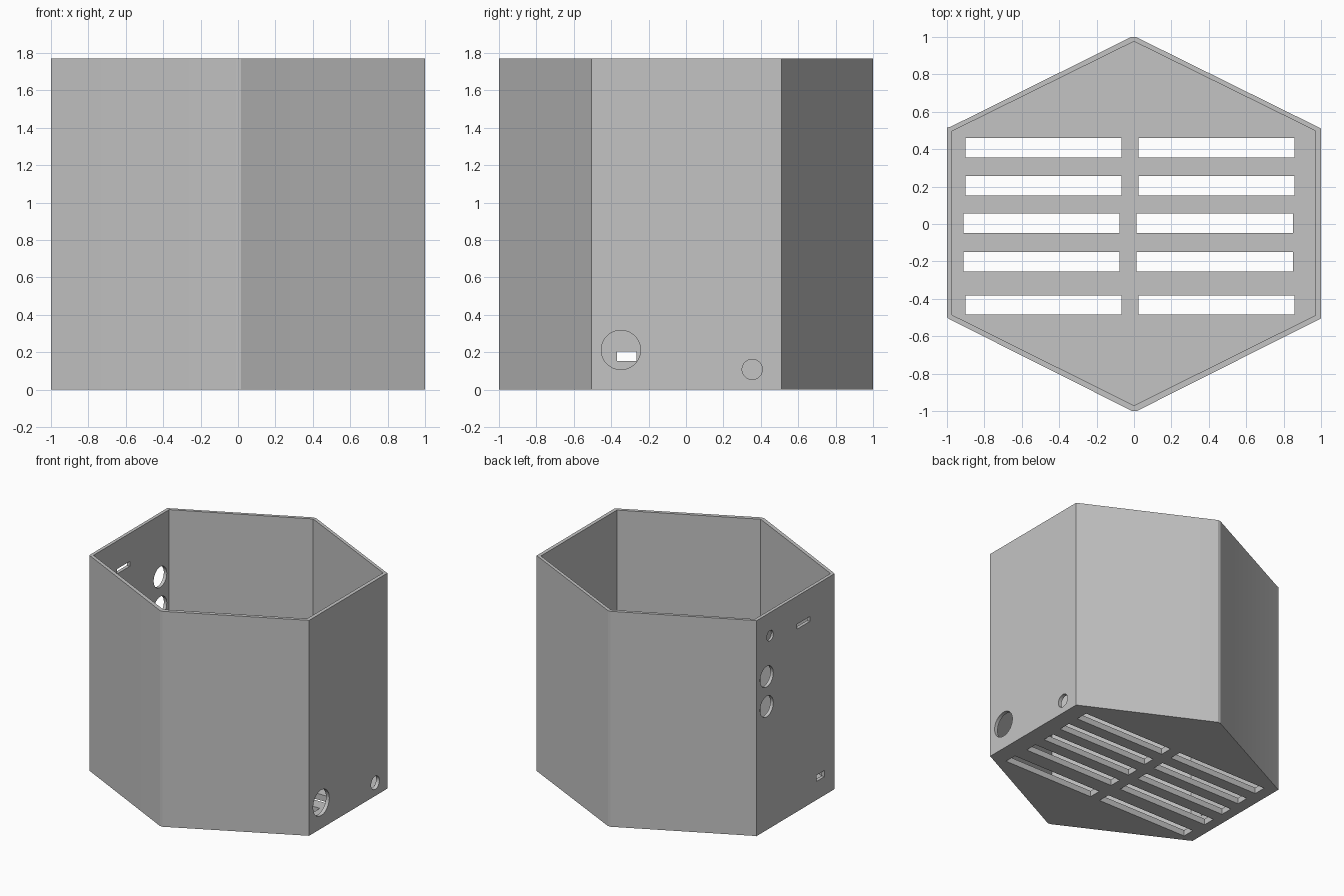
import bpy, bmesh
from mathutils import Matrix, Vector

cube = bpy.data.objects.get("Cube")
if cube:
    bpy.data.objects.remove(cube, do_unlink=True)

HEIGHT, FLOOR = 1.77, 0.05

grey = bpy.data.materials.new("plain grey")
grey.use_nodes = True
colour = (0.55, 0.55, 0.55, 1)
grey.diffuse_color = colour
grey.node_tree.nodes["Principled BSDF"].inputs["Base Color"].default_value = colour


def add_prism(bm, outline, z0, z1):
    """Extrude a flat outline from z0 up to z1."""
    face = bm.faces.new([bm.verts.new((x, y, z0)) for x, y in outline])
    top = bmesh.ops.extrude_face_region(bm, geom=[face])["geom"]
    moved = [g for g in top if isinstance(g, bmesh.types.BMVert)]
    bmesh.ops.translate(bm, verts=moved, vec=(0, 0, z1 - z0))


def add_box(bm, low, high):
    low, high = Vector(low), Vector(high)
    size = Matrix.Diagonal((*(high - low), 1))
    bmesh.ops.create_cube(bm, size=1, matrix=Matrix.Translation((low + high) / 2) @ size)


def add_peg(bm, x0, x1, y, z, radius):
    """Round cutter lying along x."""
    place = Matrix.Translation(((x0 + x1) / 2, y, z)) @ Matrix.Rotation(1.5707963, 4, "Y")
    bmesh.ops.create_cone(bm, cap_ends=True, segments=48, radius1=radius,
                          radius2=radius, depth=x1 - x0, matrix=place)


def make_object(name, bm):
    bmesh.ops.recalc_face_normals(bm, faces=bm.faces[:])
    mesh = bpy.data.meshes.new(name)
    bm.to_mesh(mesh)
    bm.free()
    mesh.materials.append(grey)
    obj = bpy.data.objects.new(name, mesh)
    bpy.context.collection.objects.link(obj)
    return obj


def cut(target, cutter):
    """Subtract the cutter, apply the result and remove the cutter."""
    cutter.hide_render = True
    mod = target.modifiers.new("cut", "BOOLEAN")
    mod.operation, mod.solver, mod.object = "DIFFERENCE", "EXACT", cutter
    bpy.context.view_layer.objects.active = target
    bpy.ops.object.modifier_apply(modifier=mod.name)
    bpy.data.objects.remove(cutter, do_unlink=True)


# Outer hexagon with a tiny flat at each corner
outer = [(-0.01, -1), (0.015, -1), (0.985, -0.512), (1, -0.505),
         (1, 0.51), (0.985, 0.518), (0.01, 1), (-0.015, 1),
         (-0.98, 0.52), (-1, 0.515), (-1, -0.5), (-0.985, -0.51)]
bm = bmesh.new()
add_prism(bm, outer, 0, HEIGHT)
housing = make_object("hexagonal_housing", bm)

# Open cavity above the floor
inner = [(0, -0.97), (0.97, -0.488), (0.97, 0.498),
         (0, 0.976), (-0.973, 0.496), (-0.973, -0.486)]
bm = bmesh.new()
add_prism(bm, inner, FLOOR, HEIGHT + 0.2)
cut(housing, make_object("cavity_cutter", bm))

bm = bmesh.new()
# Two columns of vent slots in the floor
rows = [(0.407, 0), (0.204, 0), (0.003, -0.01), (-0.202, -0.01), (-0.433, 0)]
for y, shift in rows:
    for x in (-0.902, 0.024):
        add_box(bm, (x + shift, y - 0.052, -0.1), (x + shift + 0.835, y + 0.052, FLOOR + 0.03))

# Cable holes in the +x wall
add_peg(bm, 0.93, 1.05, -0.348, 0.212, 0.105)
add_peg(bm, 0.93, 1.05, 0.354, 0.108, 0.054)

# Sensor holes, shallow dimple and two rectangular openings in the -x wall
for z in (1.26, 1.015):
    add_peg(bm, -1.05, -0.93, 0.38, z, 0.085)
add_peg(bm, -1.05, -0.982, 0.337, 1.58, 0.042)
add_box(bm, (-1.05, -0.18, 1.5), (-0.93, -0.015, 1.54))
add_box(bm, (-1.05, -0.37, 0.152), (-0.93, -0.265, 0.203))
cut(housing, make_object("opening_cutter", bm))

# Smooth the round holes, keep the edges crisp
bpy.ops.object.select_all(action="DESELECT")
housing.select_set(True)
bpy.context.view_layer.objects.active = housing
bpy.ops.object.shade_smooth_by_angle(angle=0.35)
